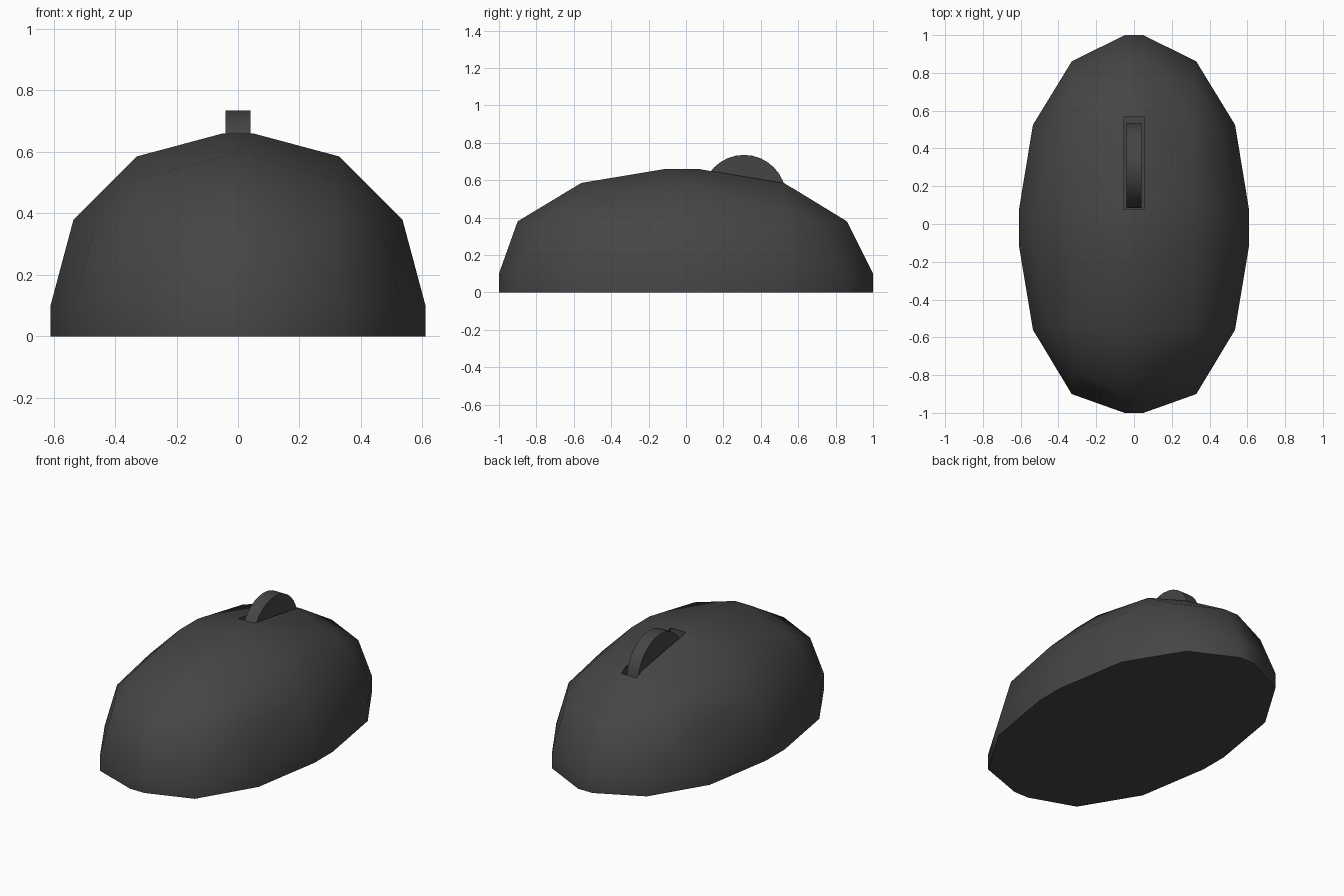
import bpy, bmesh, math
from mathutils import Matrix

if "Cube" in bpy.data.objects:
    bpy.data.objects.remove(bpy.data.objects["Cube"])

dark = bpy.data.materials.new("dark_plastic")
dark.diffuse_color = (0.06, 0.06, 0.06, 1)
dark.use_nodes = True
dark.node_tree.nodes["Principled BSDF"].inputs["Base Color"].default_value = dark.diffuse_color


def make_object(name, bm):
    bmesh.ops.recalc_face_normals(bm, faces=bm.faces)
    mesh = bpy.data.meshes.new(name)
    bm.to_mesh(mesh)
    bm.free()
    mesh.materials.append(dark)
    obj = bpy.data.objects.new(name, mesh)
    bpy.context.collection.objects.link(obj)
    return obj


def box(size, centre):
    bm = bmesh.new()
    mat = Matrix.Translation(centre) @ Matrix.Diagonal((*size, 1))
    bmesh.ops.create_cube(bm, size=1, matrix=mat)
    return bm


def smooth(obj, degrees):
    bpy.ops.object.select_all(action='DESELECT')
    obj.select_set(True)
    bpy.context.view_layer.objects.active = obj
    bpy.ops.object.shade_smooth_by_angle(angle=math.radians(degrees))


def stretch(y):
    # piecewise lengthwise stretch of the rounded block
    knots = [0, 0.05, 0.33, 0.535, 0.61]
    out = [-0.02, 0.07, 0.525, 0.86, 1.0] if y > 0 else [-0.02, -0.11, -0.56, -0.9, -1.0]
    a = min(abs(y), 0.61)
    for i in range(4):
        if a <= knots[i + 1] + 1e-6:
            t = (a - knots[i]) / (knots[i + 1] - knots[i])
            return out[i] + t * (out[i + 1] - out[i])
    return out[-1]


# body: block with broad three-step rounding on everything but the base
bm = box((1.22, 1.22, 0.66), (0, 0, 0.33))
edges = [e for e in bm.edges if max(v.co.z for v in e.verts) > 0.1]
bmesh.ops.bevel(bm, geom=edges, offset=0.56, offset_type='OFFSET', segments=3,
                profile=0.5, affect='EDGES', clamp_overlap=False)
for v in bm.verts:
    v.co.y = stretch(v.co.y)
body = make_object("mouse_body", bm)

# slot for the wheel
cutter = make_object("slot_cutter", box((0.108, 0.49, 0.6), (0, 0.322, 0.55)))
cutter.hide_render = True
mod = body.modifiers.new("slot", 'BOOLEAN')
mod.operation = 'DIFFERENCE'
mod.solver = 'EXACT'
mod.object = cutter
bpy.context.view_layer.objects.active = body
bpy.ops.object.modifier_apply(modifier=mod.name)
bpy.data.objects.remove(cutter)
smooth(body, 50)

# scroll wheel
bm = bmesh.new()
bmesh.ops.create_cone(bm, cap_ends=True, segments=32, radius1=0.225, radius2=0.225, depth=0.08,
                      matrix=Matrix.Translation((0, 0.31, 0.51)) @ Matrix.Rotation(math.pi / 2, 4, 'Y'))
wheel = make_object("scroll_wheel", bm)
smooth(wheel, 40)
